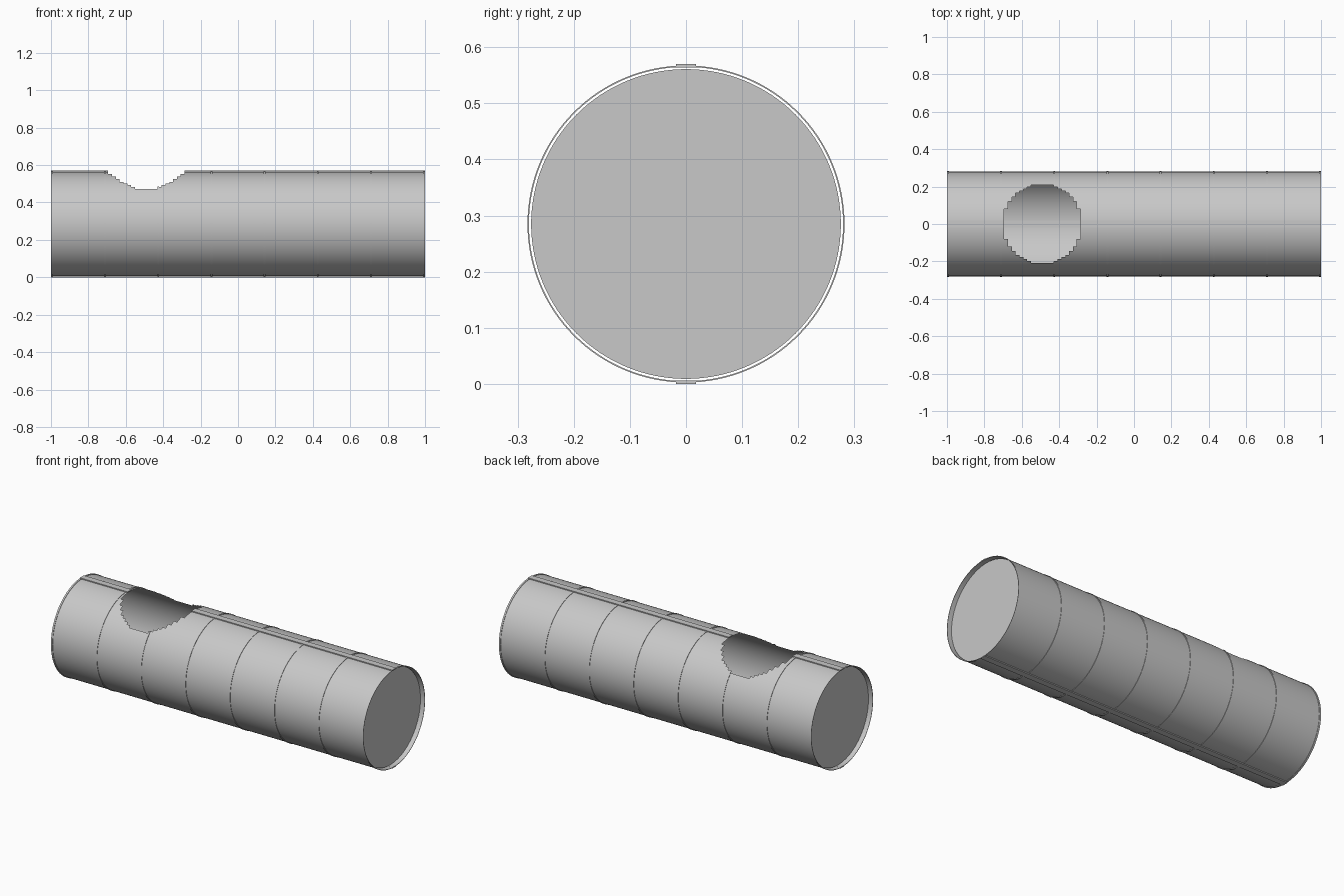
import bpy, bmesh, math

cube = bpy.data.objects.get("Cube")
if cube:
    bpy.data.objects.remove(cube, do_unlink=True)

MID = 0.285              # height of the pipe axis
RADIUS = 0.28
SIDES = 128
HOLE_X, HOLE_R = -0.49, 0.21

grey = bpy.data.materials.new("plain grey")
grey.use_nodes = True
colour = (0.58, 0.58, 0.58, 1)
grey.diffuse_color = colour
grey.node_tree.nodes["Principled BSDF"].inputs["Base Color"].default_value = colour


def finish(bm, name, smooth=True):
    mesh = bpy.data.meshes.new(name)
    bm.to_mesh(mesh)
    bm.free()
    mesh.materials.append(grey)
    obj = bpy.data.objects.new(name, mesh)
    bpy.context.collection.objects.link(obj)
    if smooth:
        bpy.ops.object.select_all(action='DESELECT')
        obj.select_set(True)
        bpy.context.view_layer.objects.active = obj
        bpy.ops.object.shade_smooth_by_angle(angle=math.radians(30))
    return obj


def in_hole(face):
    c = face.calc_center_median()
    return c.z > MID and math.hypot(c.x - HOLE_X, c.y) < HOLE_R


def revolve(name, profile):
    """Turn (x, radius) points about the pipe axis and open the top hole."""
    bm = bmesh.new()
    loops = []
    for x, r in profile:
        loops.append([bm.verts.new((x, r * math.sin(a), MID + r * math.cos(a)))
                      for a in (math.tau * i / SIDES for i in range(SIDES))])
    for a, b in zip(loops, loops[1:]):
        for i in range(SIDES):
            j = (i + 1) % SIDES
            bm.faces.new((a[i], a[j], b[j], b[i]))
    bmesh.ops.recalc_face_normals(bm, faces=bm.faces)
    cut = [f for f in bm.faces if in_hole(f)]
    bmesh.ops.delete(bm, geom=cut, context='FACES')
    return finish(bm, name)


def strip(name, x0, x1, z0, z1):
    bm = bmesh.new()
    bmesh.ops.create_cube(bm, size=1)
    for v in bm.verts:
        v.co = (x1 if v.co.x > 0 else x0, math.copysign(0.018, v.co.y),
                z1 if v.co.z > 0 else z0)
    finish(bm, name, smooth=False)


# Pipe wall with its stepped opening
STEPS = 98
revolve("pipe_wall", [(-1 + 2 * i / STEPS, RADIUS) for i in range(STEPS + 1)])

# Eight thin bands along the length
for k in range(8):
    x = -0.995 + k * 1.99 / 7
    lo, hi, r = x - 0.005, x + 0.005, RADIUS + 0.0025
    revolve(f"band_{k + 1}", [(lo, RADIUS), (lo, r), (hi, r), (hi, RADIUS)])

# Recessed end discs
for side, name in ((-1, "right_end_disc"), (1, "left_end_disc")):
    bm = bmesh.new()
    ring = [bm.verts.new((side * 0.975, 0.276 * math.cos(a), MID + 0.276 * math.sin(a)))
            for a in (math.tau * i / SIDES for i in range(SIDES))]
    bm.faces.new(ring if side > 0 else ring[::-1])
    finish(bm, name, smooth=False)

# Seam strips along the top and bottom
strip("top_seam_right", -1, HOLE_X - 0.204, 0.564, 0.57)
strip("top_seam_left", HOLE_X + 0.204, 1, 0.564, 0.57)
strip("bottom_seam", -1, 1, 0, 0.006)
